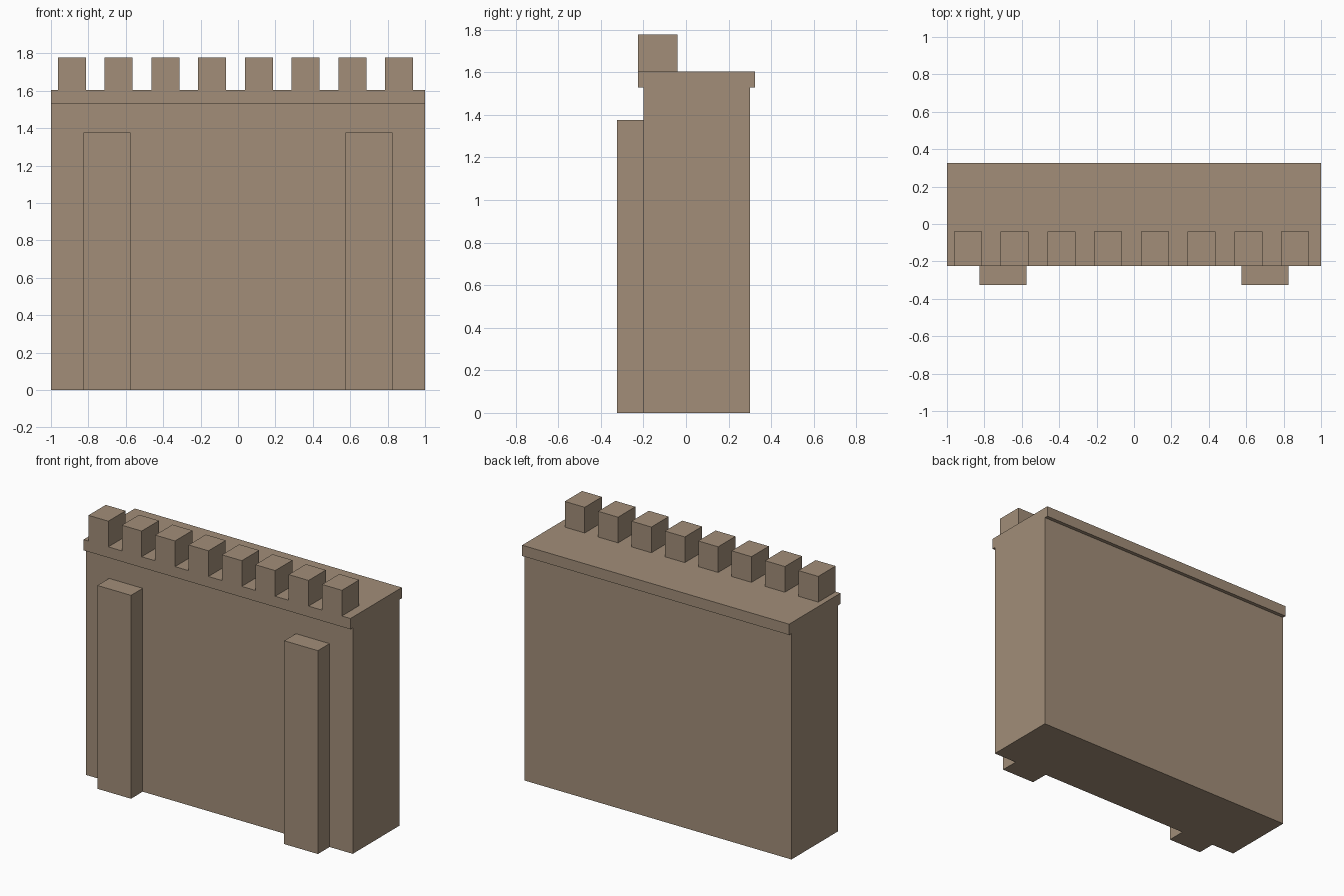
import bpy
import bmesh

if "Cube" in bpy.data.objects:
    bpy.data.objects.remove(bpy.data.objects["Cube"])

stone = bpy.data.materials.new("tan_stone")
stone.diffuse_color = (0.36, 0.27, 0.19, 1.0)
stone.use_nodes = True
stone.node_tree.nodes["Principled BSDF"].inputs["Base Color"].default_value = stone.diffuse_color


def extrude_profile(name, profile, x0, x1):
    """Sweep a closed (y, z) profile along x into a solid."""
    bm = bmesh.new()
    face = bm.faces.new([bm.verts.new((x0, y, z)) for y, z in profile])
    ext = bmesh.ops.extrude_face_region(bm, geom=[face], use_keep_orig=True)
    moved = [v for v in ext["geom"] if isinstance(v, bmesh.types.BMVert)]
    bmesh.ops.translate(bm, verts=moved, vec=(x1 - x0, 0, 0))
    bmesh.ops.recalc_face_normals(bm, faces=bm.faces)
    mesh = bpy.data.meshes.new(name)
    bm.to_mesh(mesh)
    bm.free()
    mesh.materials.append(stone)
    obj = bpy.data.objects.new(name, mesh)
    bpy.context.collection.objects.link(obj)
    return obj


def box(name, x0, x1, y0, y1, z0, z1):
    return extrude_profile(name, [(y0, z0), (y1, z0), (y1, z1), (y0, z1)], x0, x1)


# Wall with overhanging walkway ledge on front and back
extrude_profile("wall", [(-0.2, 0), (0.3, 0), (0.3, 1.53), (0.325, 1.53),
                         (0.325, 1.603), (-0.225, 1.603), (-0.225, 1.53),
                         (-0.2, 1.53)], -1, 1)

# Two buttresses against the front
for side, cx in (("left", -0.7), ("right", 0.7)):
    box(f"buttress_{side}", cx - 0.126, cx + 0.126, -0.325, -0.2, 0, 1.377)

# Row of merlons along the front edge
for i in range(8):
    x = -0.963 + 0.25 * i
    box(f"merlon_{i + 1}", x, x + 0.149, -0.225, -0.04, 1.603, 1.777)
